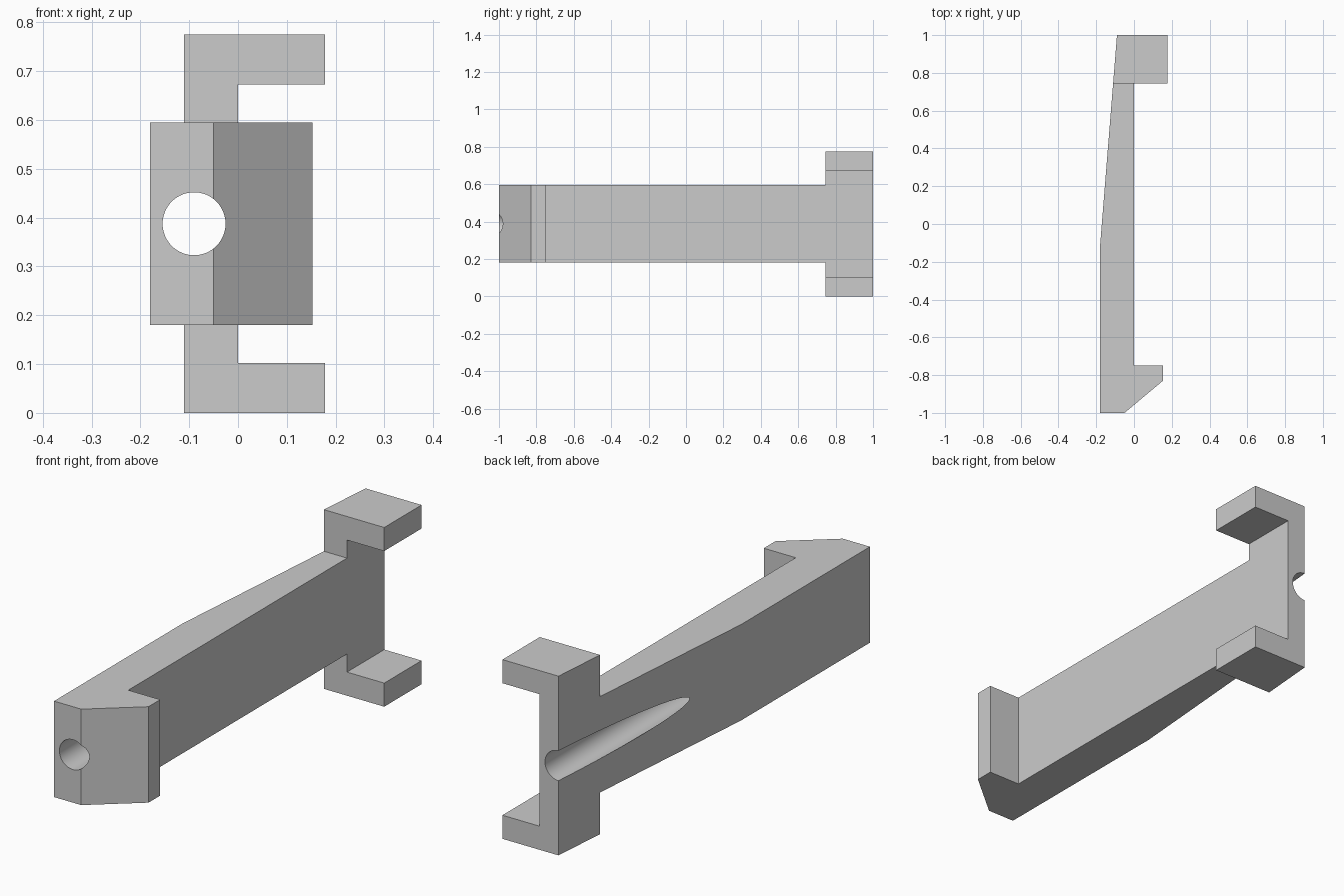
import bpy, bmesh, math
from mathutils import Vector

if "Cube" in bpy.data.objects:
    bpy.data.objects.remove(bpy.data.objects["Cube"], do_unlink=True)

grey = bpy.data.materials.new("plain grey")
grey.use_nodes = True
grey.diffuse_color = (0.6, 0.6, 0.6, 1)
grey.node_tree.nodes["Principled BSDF"].inputs["Base Color"].default_value = (0.6, 0.6, 0.6, 1)

HEIGHT, MID = 0.775, 0.3875
BODY_LOW, BODY_HIGH = 0.18, 0.595
CLIP_FRONT, BACK = 0.745, 1.0


def back_x(y):
    """Left edge of the tapering back of the arm."""
    return -0.18 + 0.09 * (y + 0.12) / 1.12


def prism(name, points, direction):
    """Extrude a closed outline into a solid."""
    bm = bmesh.new()
    face = bm.faces.new([bm.verts.new(p) for p in points])
    out = bmesh.ops.extrude_face_region(bm, geom=[face])
    moved = [v for v in out["geom"] if isinstance(v, bmesh.types.BMVert)]
    bmesh.ops.translate(bm, verts=moved, vec=Vector(direction))
    bmesh.ops.recalc_face_normals(bm, faces=bm.faces)
    mesh = bpy.data.meshes.new(name)
    bm.to_mesh(mesh)
    bm.free()
    mesh.materials.append(grey)
    obj = bpy.data.objects.new(name, mesh)
    bpy.context.collection.objects.link(obj)
    return obj


def combine(target, tool, operation):
    """Apply a boolean and discard the tool."""
    mod = target.modifiers.new(operation, "BOOLEAN")
    mod.operation, mod.object, mod.solver = operation, tool, "EXACT"
    bpy.ops.object.select_all(action="DESELECT")
    bpy.context.view_layer.objects.active = target
    target.select_set(True)
    bpy.ops.object.modifier_apply(modifier=mod.name)
    bpy.data.objects.remove(tool, do_unlink=True)


# Long tapered arm with the hooked, chamfered nose
plan = [(-0.18, -1), (-0.05, -1), (0.153, -0.83), (0.153, -0.75), (0, -0.75),
        (0, CLIP_FRONT), (back_x(CLIP_FRONT), CLIP_FRONT), (-0.18, -0.12)]
arm = prism("latch_arm", [(x, y, BODY_LOW) for x, y in plan], (0, 0, BODY_HIGH - BODY_LOW))

# C-shaped bracket at the back, its rear face following the taper
lip = 0.102
section = [(back_x(CLIP_FRONT), 0), (0.178, 0), (0.178, lip), (0, lip),
           (0, HEIGHT - lip), (0.178, HEIGHT - lip), (0.178, HEIGHT), (back_x(CLIP_FRONT), HEIGHT)]
bracket = prism("bracket", [(x, CLIP_FRONT, z) for x, z in section], (0, BACK - CLIP_FRONT, 0))
for v in bracket.data.vertices:
    if v.co.x < -0.05:
        v.co.x = back_x(v.co.y)
combine(arm, bracket, "UNION")

# Merge flat neighbouring faces
bm = bmesh.new()
bm.from_mesh(arm.data)
bmesh.ops.remove_doubles(bm, verts=bm.verts, dist=0.0001)
bmesh.ops.dissolve_limit(bm, angle_limit=math.radians(0.5), verts=bm.verts, edges=bm.edges)
bm.to_mesh(arm.data)
bm.free()

# Lengthwise bore that breaks out through the tapered side
bpy.ops.mesh.primitive_cylinder_add(vertices=64, radius=0.0645, depth=2.4,
                                    location=(-0.09, 0, MID), rotation=(math.pi / 2, 0, 0))
bore = bpy.context.object
bore.name = "bore_cutter"
bore.hide_render = True
bore.data.materials.append(grey)
combine(arm, bore, "DIFFERENCE")
bpy.ops.object.shade_smooth_by_angle(angle=math.radians(20))
